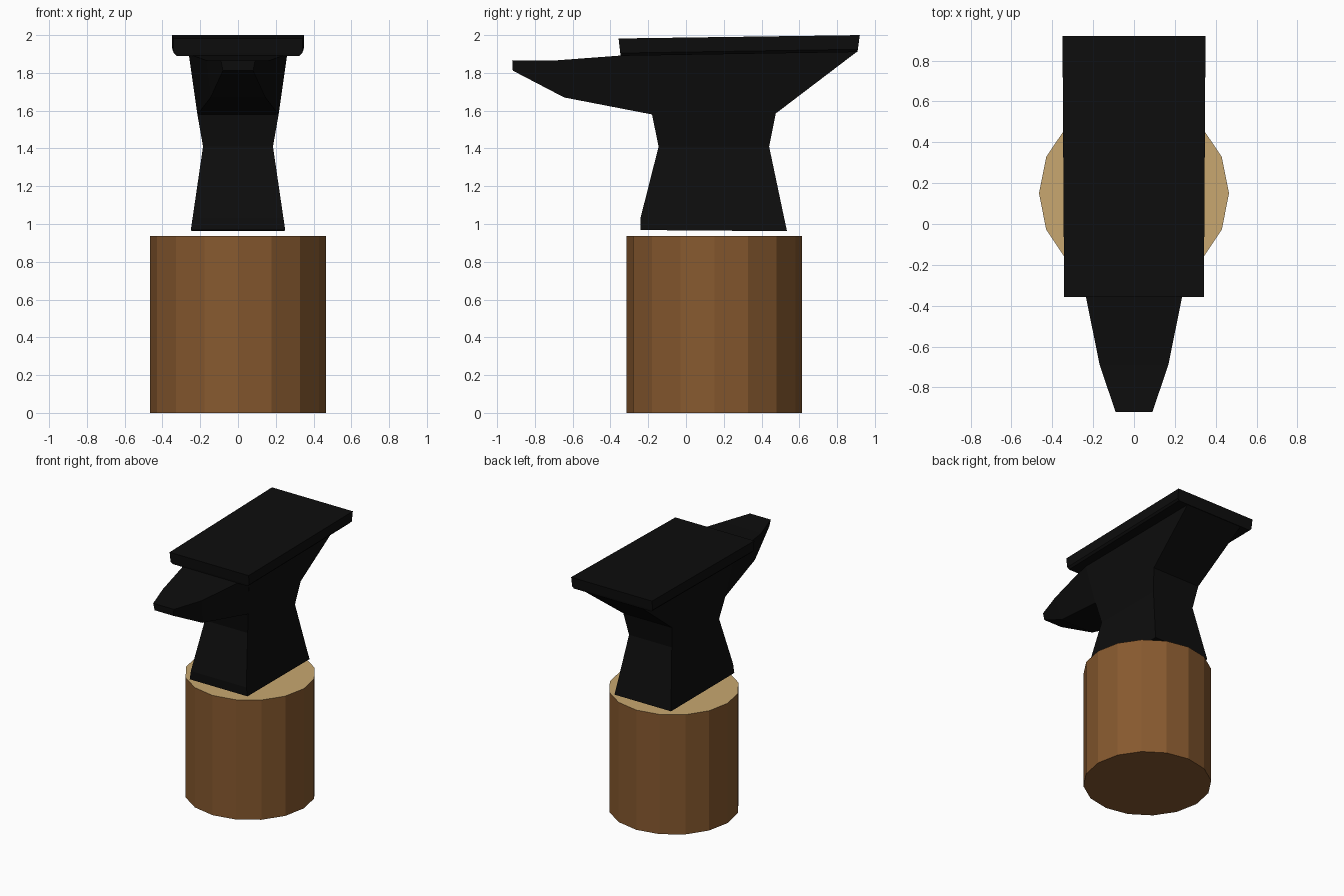
import bpy, bmesh, math

if "Cube" in bpy.data.objects:
    bpy.data.objects.remove(bpy.data.objects["Cube"])


def material(name, rgb):
    m = bpy.data.materials.new(name)
    m.diffuse_color = (*rgb, 1)
    m.use_nodes = True
    m.node_tree.nodes["Principled BSDF"].inputs["Base Color"].default_value = m.diffuse_color
    return m


iron = material("black_iron", (0.004, 0.004, 0.004))
bark = material("brown_bark", (0.24, 0.10, 0.028))
cut_wood = material("pale_cut_wood", (0.58, 0.39, 0.16))


def loft(name, rings, mats):
    """Skin a list of equal-length point rings and cap both ends."""
    bm = bmesh.new()
    rows = [[bm.verts.new(p) for p in ring] for ring in rings]
    for a, b in zip(rows, rows[1:]):
        n = len(a)
        for i in range(n):
            j = (i + 1) % n
            bm.faces.new((a[i], a[j], b[j], b[i]))
    bm.faces.new(rows[0][::-1])
    bm.faces.new(rows[-1])
    bmesh.ops.recalc_face_normals(bm, faces=bm.faces[:])
    mesh = bpy.data.meshes.new(name)
    bm.to_mesh(mesh)
    bm.free()
    for m in mats:
        mesh.materials.append(m)
    ob = bpy.data.objects.new(name, mesh)
    bpy.context.collection.objects.link(ob)
    return ob


def slab(wf, wb, y0, y1, zf, zb):
    """Four-point horizontal ring: front/back half widths, y range, front/back height."""
    return [(-wf, y0, zf), (wf, y0, zf), (wb, y1, zb), (-wb, y1, zb)]


def cross(y_top, z_top, w_top, y_bot, z_bot, w_bot):
    """Four-point ring across the horn."""
    return [(-w_top, y_top, z_top), (w_top, y_top, z_top),
            (w_bot, y_bot, z_bot), (-w_bot, y_bot, z_bot)]


# Sixteen-sided wooden stump with a pale sawn top
stump = loft("stump", [[(0.465 * math.cos(math.tau * i / 16),
                         0.15 + 0.465 * math.sin(math.tau * i / 16), z)
                        for i in range(16)] for z in (0, 0.937)], [bark, cut_wood])
for f in stump.data.polygons:
    if f.normal.z > 0.9:
        f.material_index = 1

# Waisted body flaring back into the heel
loft("anvil_body", [
    slab(0.25, 0.245, -0.24, 0.535, 0.968, 0.962),
    slab(0.24, 0.235, -0.24, 0.52, 1.035, 1.03),
    slab(0.185, 0.185, -0.145, 0.44, 1.41, 1.41),
    slab(0.215, 0.21, -0.18, 0.475, 1.58, 1.585),
    slab(0.26, 0.25, -0.235, 0.905, 1.895, 1.912),
], [iron])

# Flat working face, slightly tilted and tapered
loft("anvil_face", [
    slab(0.325, 0.335, -0.345, 0.907, 1.89, 1.91),
    slab(0.34, 0.348, -0.348, 0.91, 1.905, 1.925),
    slab(0.342, 0.35, -0.357, 0.92, 1.982, 2.0),
], [iron])

# Faceted horn tapering to a blunt tip
loft("anvil_horn", [
    cross(-0.235, 1.90, 0.26, -0.18, 1.58, 0.215),
    cross(-0.69, 1.866, 0.168, -0.645, 1.67, 0.145),
    cross(-0.92, 1.865, 0.09, -0.917, 1.812, 0.08),
], [iron])
